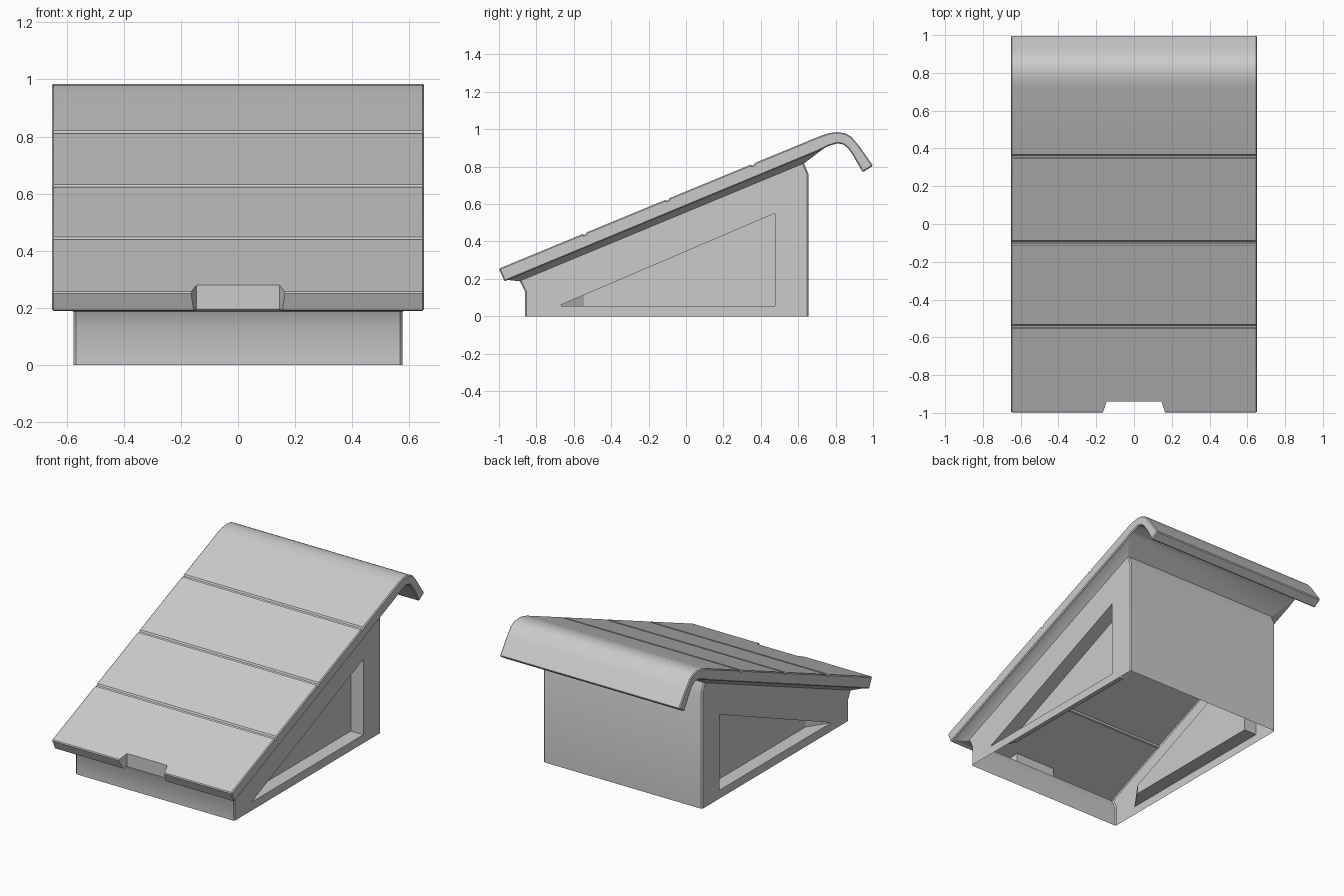
import bpy, bmesh

if "Cube" in bpy.data.objects:
    bpy.data.objects.remove(bpy.data.objects["Cube"])

GROOVES = (-0.54, -0.097, 0.36)


def slope(y, drop=0.0):
    return 0.255 + 0.413 * (y + 1) - drop


def plank_line():
    # sloping line with a shallow groove at each plank joint
    pts = []
    for g in GROOVES:
        for dy, d in ((-0.013, 0), (-0.007, 0.008), (0.003, 0.008), (0.009, 0)):
            pts.append((g + dy, slope(g + dy, d)))
    return pts


def finish(bm, name):
    bmesh.ops.recalc_face_normals(bm, faces=bm.faces[:])
    me = bpy.data.meshes.new(name)
    bm.to_mesh(me)
    bm.free()
    ob = bpy.data.objects.new(name, me)
    bpy.context.collection.objects.link(ob)
    return ob


def prism(name, profile, half):
    # extrude a y-z profile symmetrically along x
    bm = bmesh.new()
    f = bm.faces.new([bm.verts.new((-half, y, z)) for y, z in profile])
    r = bmesh.ops.extrude_face_region(bm, geom=[f])
    for v in r["geom"]:
        if isinstance(v, bmesh.types.BMVert):
            v.co.x = half
    return finish(bm, name)


def hull(name, pts):
    bm = bmesh.new()
    for p in pts:
        bm.verts.new(p)
    bmesh.ops.convex_hull(bm, input=bm.verts[:])
    bmesh.ops.dissolve_limit(bm, angle_limit=0.01, verts=bm.verts[:], edges=bm.edges[:])
    return finish(bm, name)


def apply(ob, mod):
    bpy.context.view_layer.objects.active = ob
    bpy.ops.object.modifier_apply(modifier=mod.name)


def boolean(ob, other, op="DIFFERENCE"):
    m = ob.modifiers.new("cut", "BOOLEAN")
    m.operation, m.object, m.solver = op, other, "EXACT"
    apply(ob, m)
    bpy.data.objects.remove(other)


def bevel(ob, width):
    m = ob.modifiers.new("bevel", "BEVEL")
    m.width, m.segments, m.angle_limit = width, 1, 1.3
    apply(ob, m)


# roof slab with curled back lip
house = prism("roofed_box", [(-1, 0.255)] + plank_line() + [
    (0.72, 0.965), (0.765, 0.98), (0.81, 0.985), (0.85, 0.979), (0.885, 0.96),
    (0.93, 0.905), (1.0, 0.805), (0.945, 0.77), (0.89, 0.865), (0.865, 0.9),
    (0.842, 0.918), (0.81, 0.925), (0.76, 0.91), (0.70, 0.88), (-0.97, 0.187)], 0.652)
bevel(house, 0.006)

# sloping collar between roof and base
boolean(house, hull("collar", [(s * x, y, z) for s in (-1, 1) for x, y, z in (
    (0.645, -0.964, 0.196), (0.645, 0.748, 0.906),
    (0.574, -0.89, 0.187), (0.574, 0.63, 0.817))]), "UNION")

# base box, overlong below so that its open bottom can be trimmed at the ground
base = prism("base", [(-0.86, -0.1), (-0.86, 0.13), (-0.89, 0.19), (-0.87, 0.255),
                      (0.62, 0.89), (0.63, 0.82), (0.655, 0.76), (0.655, -0.1)], 0.576)
bevel(base, 0.008)
boolean(house, base, "UNION")

# finger notch in the front edge
boolean(house, hull("notch_cutter", [(s * x, y, z) for s in (-1, 1) for z in (0.1, 0.5)
                                     for x, y in ((0.172, -1.02), (0.145, -0.94))]))

# triangular side recesses with a ramped front tip
for s in (-1, 1):
    boolean(house, hull("recess_cutter", [
        (s * 0.577, -0.683, 0.055), (s * 0.577, 0.475, 0.055), (s * 0.577, 0.475, 0.55),
        (s * 0.485, -0.545, 0.055), (s * 0.485, 0.475, 0.055), (s * 0.485, 0.475, 0.55),
        (s * 0.485, -0.545, 0.114)]))

# trim at the ground, leaving a hollow shell with an open bottom
bm = bmesh.new()
bm.from_mesh(house.data)
bmesh.ops.bisect_plane(bm, geom=bm.verts[:] + bm.edges[:] + bm.faces[:],
                       plane_co=(0, 0, 0), plane_no=(0, 0, -1), clear_outer=True)
# clear any faces left inside the hollow by merging tiny gaps
bmesh.ops.remove_doubles(bm, verts=bm.verts[:], dist=0.0002)
bm.to_mesh(house.data)
bm.free()

# shading
bpy.ops.object.select_all(action="DESELECT")
house.select_set(True)
bpy.context.view_layer.objects.active = house
bpy.ops.object.shade_smooth_by_angle(angle=0.5)
